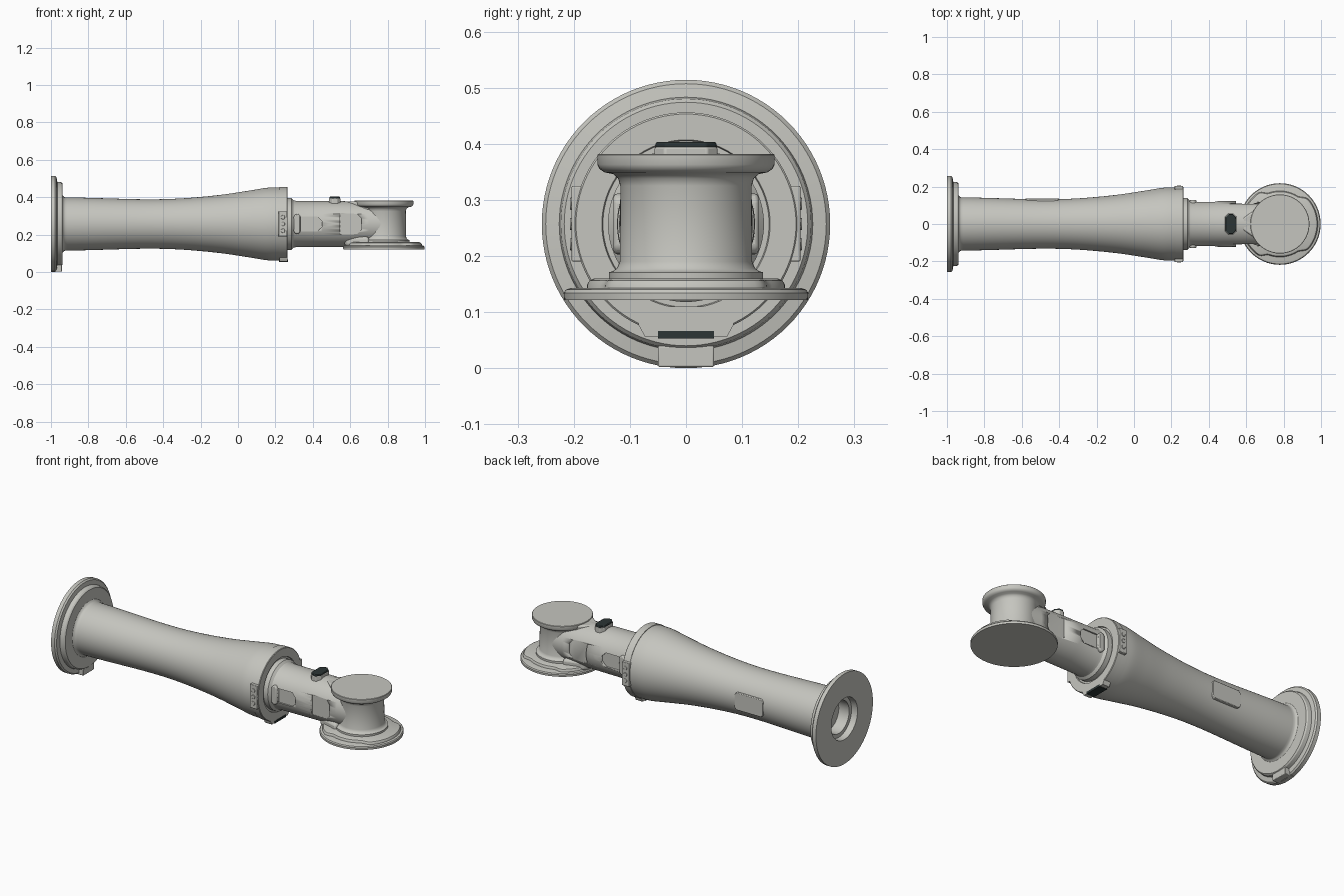
import bpy, bmesh, math
from mathutils import Vector

if "Cube" in bpy.data.objects:
    bpy.data.objects.remove(bpy.data.objects["Cube"])

def material(name, col):
    m = bpy.data.materials.new(name)
    m.diffuse_color = (*col, 1)
    m.use_nodes = True
    m.node_tree.nodes["Principled BSDF"].inputs["Base Color"].default_value = m.diffuse_color
    return m

GREY = material("light_grey", (0.56, 0.56, 0.52))
DARK = material("dark_slate", (0.025, 0.035, 0.035))
CZ = 0.257      # height of the long axis
WX = 0.78       # x of the upright wrist axis

def make(name, verts, faces, mat=GREY, bevel=0, angle=35):
    me = bpy.data.meshes.new(name)
    me.from_pydata(verts, [], faces)
    bm = bmesh.new()
    bm.from_mesh(me)
    bmesh.ops.recalc_face_normals(bm, faces=bm.faces)
    bm.to_mesh(me)
    bm.free()
    ob = bpy.data.objects.new(name, me)
    bpy.context.collection.objects.link(ob)
    me.materials.append(mat)
    if bevel:
        b = ob.modifiers.new("bevel", 'BEVEL')
        b.width, b.segments, b.limit_method = bevel, 2, 'ANGLE'
    bpy.ops.object.select_all(action='DESELECT')
    ob.select_set(True)
    bpy.context.view_layer.objects.active = ob
    bpy.ops.object.shade_smooth_by_angle(angle=math.radians(angle))
    return ob

def lathe(name, profile, axis, n=96, shape=None, **kw):
    """Revolve (position, radius) points; closed with end caps."""
    verts, faces = [], []
    for p, r in profile:
        for i in range(n):
            a = 2 * math.pi * i / n
            k = r * (shape(a) if shape else 1)
            c, s = k * math.cos(a), k * math.sin(a)
            verts.append((p, c, CZ + s) if axis == 'X' else (WX + c, s, p))
    for j in range(len(profile) - 1):
        for i in range(n):
            k = (i + 1) % n
            faces.append((j*n + i, j*n + k, (j+1)*n + k, (j+1)*n + i))
    faces.append(tuple(range(n)))
    faces.append(tuple(range((len(profile) - 1) * n, len(profile) * n)))
    return make(name, verts, faces, **kw)

def prism(name, outline, axis, lo, hi, **kw):
    """Extrude a 2D outline along an axis."""
    def pt(u, v, w):
        return {'X': (w, u, v), 'Y': (u, w, v), 'Z': (u, v, w)}[axis]
    n = len(outline)
    verts = [pt(u, v, w) for w in (lo, hi) for u, v in outline]
    faces = [tuple(range(n)), tuple(range(n, 2*n))]
    faces += [(i, (i+1) % n, n + (i+1) % n, n + i) for i in range(n)]
    return make(name, verts, faces, **kw)

def box(name, x0, x1, y0, y1, z0, z1, **kw):
    return prism(name, [(x0, y0), (x1, y0), (x1, y1), (x0, y1)], 'Z', z0, z1, **kw)

def octagon(x0, x1, y0, y1, c):
    return [(x0+c, y0), (x1-c, y0), (x1, y0+c), (x1, y1-c),
            (x1-c, y1), (x0+c, y1), (x0, y1-c), (x0, y0+c)]

def smooth_curve(pts, steps=6):
    """Catmull-Rom through profile points."""
    out = []
    p = [pts[0]] + pts + [pts[-1]]
    for i in range(1, len(p) - 2):
        a, b, c, d = (Vector(q) for q in p[i-1:i+3])
        for s in range(steps):
            t = s / steps
            out.append(tuple(0.5 * (2*b + (c-a)*t + (2*a-5*b+4*c-d)*t*t + (3*b-a-3*c+d)*t**3)))
    return out + [pts[-1]]

# Base flange, with stepped bore, and long flared forearm in one revolve
body = [(-0.90, 0.092), (-0.965, 0.092), (-0.965, 0.114), (-1.0, 0.118),
        (-1.0, 0.257), (-0.978, 0.257), (-0.970, 0.250), (-0.966, 0.226),
        (-0.945, 0.223), (-0.938, 0.217), (-0.938, 0.155), (-0.932, 0.146)]
body += smooth_curve([(-0.925, 0.1425), (-0.8, 0.140), (-0.5, 0.132), (-0.3, 0.137),
                      (-0.1, 0.155), (0.05, 0.177), (0.15, 0.193), (0.20, 0.196)])
body += [(0.222, 0.196), (0.222, 0.199), (0.262, 0.199), (0.265, 0.196),
         (0.265, 0.150), (0.258, 0.148), (0.258, 0.12)]
lathe("forearm_body", body, 'X', angle=30)

# Locating key at the bottom of the flange
box("flange_key", -0.999, -0.942, -0.05, 0.05, 0.002, 0.04, bevel=0.003)

# Access cover on the back of the forearm
prism("access_cover", octagon(-0.58, -0.40, CZ-0.055, CZ+0.045, 0.012), 'Y', 0.10, 0.136, bevel=0.003)

# Collar: side screw plates, bottom block and dark insert
for s, side in ((-1, "front"), (1, "back")):
    ys = sorted((s*0.17, s*0.204))
    box("screw_plate_" + side, 0.217, 0.263, *ys, 0.19, 0.325, bevel=0.003)
    for k in range(3):
        z = CZ + (k - 1) * 0.036
        ring = [(0.24 + 0.011*math.cos(a*math.pi/8), z + 0.011*math.sin(a*math.pi/8)) for a in range(16)]
        prism(f"screw_{side}_{k+1}", ring, 'Y', *sorted((s*0.2, s*0.207)), bevel=0.002)
prism("collar_bottom_block", [(-0.073, 0.056), (0.073, 0.056), (0.085, 0.078), (0.085, 0.11),
                              (-0.085, 0.11), (-0.085, 0.078)], 'X', 0.222, 0.265)
box("collar_dark_insert", 0.219, 0.267, -0.05, 0.05, 0.053, 0.066, mat=DARK)

# Arm tube between collar and wrist
arm = lathe("arm_tube", [(0.25, 0.139), (0.285, 0.139), (0.29, 0.134), (0.297, 0.127), (0.31, 0.124),
                         (0.45, 0.123), (0.56, 0.122), (0.70, 0.118), (0.77, 0.116)], 'X', angle=30)

# Shallow flat recesses on both sides of the arm
for s, side in ((-1, "front"), (1, "back")):
    for i, (x0, x1, h, d) in enumerate(((0.335, 0.45, 0.04, 0.109), (0.545, 0.66, 0.055, 0.107))):
        outline = [(x0, CZ-h), (x1-0.025, CZ-h), (x1, CZ-h+0.025), (x1, CZ+h-0.025), (x1-0.025, CZ+h), (x0, CZ+h)]
        cut = prism(f"recess_cutter_{side}_{i+1}", outline, 'Y', *sorted((s*d, s*0.2)))
        cut.hide_render = True
        cut.hide_set(True)
        m = arm.modifiers.new("recess", 'BOOLEAN')
        m.object, m.operation, m.solver = cut, 'DIFFERENCE', 'EXACT'
    # Raised latch next to the collar
    prism("arm_latch_" + side, octagon(0.298, 0.334, 0.203, 0.311, 0.012), 'Y',
          *sorted((s*0.09, s*0.129)), bevel=0.006)

# Button on top of the arm
prism("button_base", octagon(0.486, 0.549, -0.056, 0.056, 0.018), 'Z', 0.35, 0.394, bevel=0.003)
prism("button_pad", octagon(0.489, 0.546, -0.054, 0.054, 0.018), 'Z', 0.39, 0.403, mat=DARK, bevel=0.003)

# Wrist: upright column with filleted ends and top cap
lathe("wrist_column", [(0.14, 0.137), (0.171, 0.137), (0.173, 0.130), (0.178, 0.123), (0.19, 0.118),
                       (0.325, 0.117), (0.338, 0.121), (0.346, 0.130), (0.349, 0.145), (0.355, 0.154),
                       (0.363, 0.158), (0.380, 0.158), (0.382, 0.156)], 'Z')

# Web joining the arm to the wrist, above and below
prism("wrist_web_top", [(0.58, -0.03), (0.64, -0.07), (0.72, -0.1), (0.72, 0.1), (0.64, 0.07), (0.58, 0.03)],
      'Z', 0.33, 0.377, bevel=0.008)
prism("wrist_web_bottom", [(0.57, -0.08), (0.70, -0.12), (0.70, 0.12), (0.57, 0.08)],
      'Z', 0.137, 0.19, bevel=0.015)

# Mounting flange under the wrist, with a wavy raised deck
lathe("wrist_flange", [(0.122, 0.217), (0.134, 0.218), (0.140, 0.214), (0.143, 0.205)], 'Z')

def wave(a):
    d = abs(math.degrees(math.atan2(math.sin(a), math.cos(a))))
    t = min(1, max(0, (d - 40) / 18)) * min(1, max(0, (125 - d) / 15))
    return 1 - 0.13 * t * t * (3 - 2 * t)

lathe("wrist_flange_deck", [(0.13, 0.204), (0.148, 0.203), (0.156, 0.198), (0.160, 0.188)], 'Z', shape=wave)
